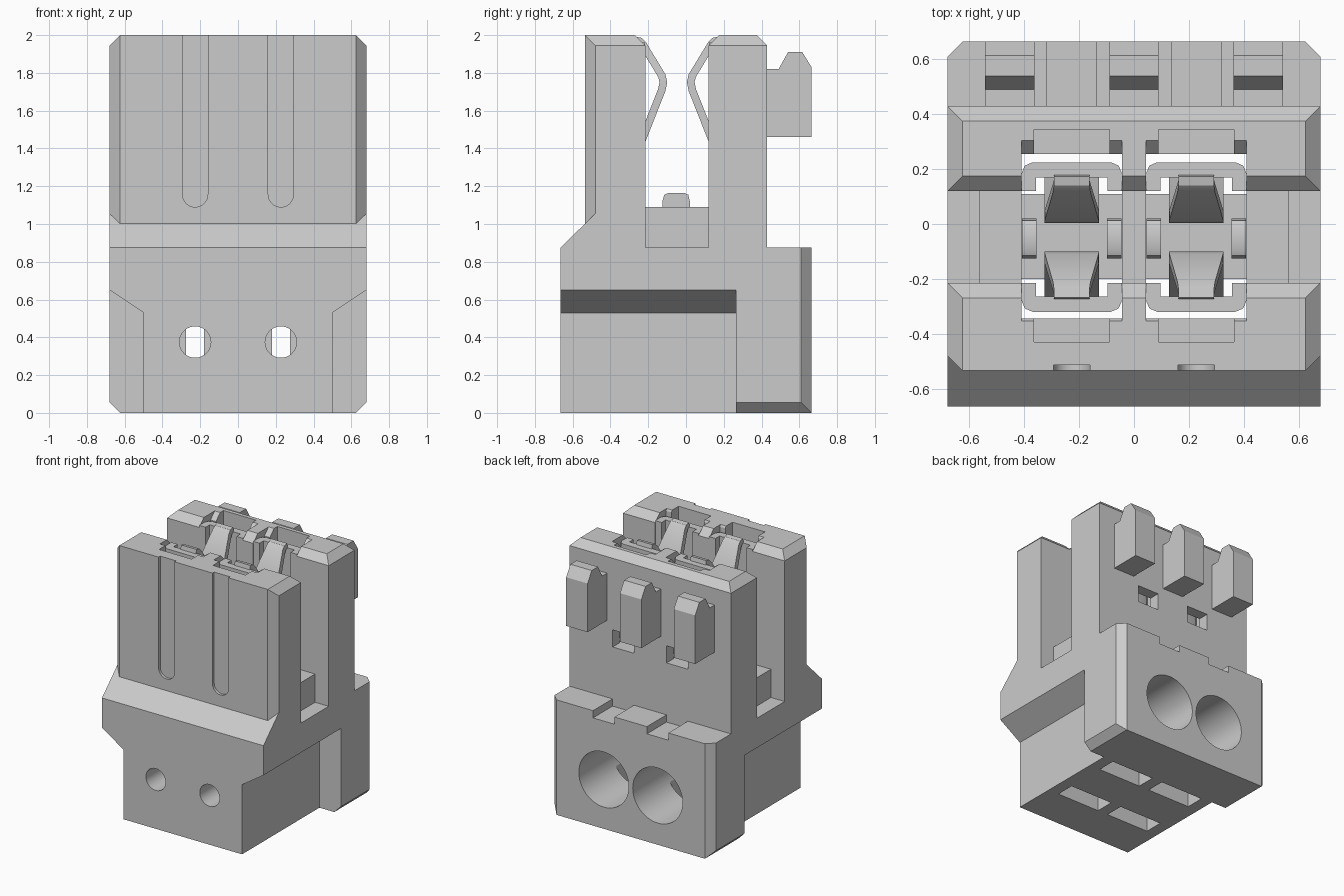
import bpy, bmesh, math
from mathutils import Vector

if "Cube" in bpy.data.objects:
    bpy.data.objects.remove(bpy.data.objects["Cube"])

grey = bpy.data.materials.new("light_grey")
grey.use_nodes = True
grey.diffuse_color = (0.6, 0.6, 0.6, 1)
grey.node_tree.nodes["Principled BSDF"].inputs["Base Color"].default_value = (0.6, 0.6, 0.6, 1)

POLES = (-0.227, 0.227)   # centre of each pole in x
MID_Y = -0.0475           # contacts are symmetric about this depth


def add_object(name, bm):
    bmesh.ops.recalc_face_normals(bm, faces=bm.faces[:])
    mesh = bpy.data.meshes.new(name)
    bm.to_mesh(mesh)
    bm.free()
    mesh.materials.append(grey)
    ob = bpy.data.objects.new(name, mesh)
    bpy.context.collection.objects.link(ob)
    return ob


def prism(name, outline, axis, a, b):
    """Extrude a 2D outline along an axis; the outline uses the other two axes in order."""
    place = {"x": lambda p, t: (t, p[0], p[1]),
             "y": lambda p, t: (p[0], t, p[1]),
             "z": lambda p, t: (p[0], p[1], t)}[axis]
    bm = bmesh.new()
    face = bm.faces.new([bm.verts.new(place(p, a)) for p in outline])
    new = bmesh.ops.extrude_face_region(bm, geom=[face])["geom"]
    shift = Vector(place((0, 0), b - a))
    bmesh.ops.translate(bm, vec=shift, verts=[v for v in new if isinstance(v, bmesh.types.BMVert)])
    return add_object(name, bm)


def box(name, x0, x1, y0, y1, z0, z1):
    return prism(name, [(x0, y0), (x1, y0), (x1, y1), (x0, y1)], "z", z0, z1)


def circle(cx, cz, r, n=48, start=0.0, sweep=math.tau):
    return [(cx + r * math.cos(start + sweep * i / n), cz + r * math.sin(start + sweep * i / n))
            for i in range(n + (sweep < math.tau))]


def apply_modifiers(ob):
    graph = bpy.context.evaluated_depsgraph_get()
    mesh = bpy.data.meshes.new_from_object(ob.evaluated_get(graph))
    ob.modifiers.clear()
    ob.data = mesh


def combine(ob, tool, operation="DIFFERENCE"):
    mod = ob.modifiers.new("boolean", "BOOLEAN")
    mod.operation = operation
    mod.solver = "EXACT"
    mod.object = tool
    tool.hide_render = True
    apply_modifiers(ob)
    bpy.data.objects.remove(tool)


def flip(points, s):
    return [(s * p[0], p[1]) for p in points]


# Housing: side profile with the rear wall
housing = prism("housing", [
    (-0.665, 0), (0.665, 0), (0.665, 0.875), (0.43, 0.875), (0.43, 1.945), (0.375, 2),
    (0.175, 2), (0.12, 1.945), (0.12, 0.875), (-0.215, 0.875), (-0.215, 1.055),
    (-0.48, 1.055), (-0.665, 0.875)], "x", -0.68, 0.68)

# Front wall with bevelled upright corners
front_wall = prism("front_wall", [(-0.535, 0.9), (-0.215, 0.9), (-0.215, 1.945), (-0.27, 2),
                                  (-0.535, 2)], "x", -0.68, 0.68)
for s in (-1, 1):
    corner = [(0.605, -0.555), (0.72, -0.555), (0.72, -0.44)]
    combine(front_wall, prism("cutter", flip(corner, s), "z", 0.8, 2.1))
combine(housing, front_wall, "UNION")
combine(housing, box("middle_block", -0.565, 0.565, -0.23, 0.135, 0.8, 1.09), "UNION")

# Outer side cuts: narrow foot, foot bevels, top bevels
for s in (-1, 1):
    for outline, axis, a, b in (
            ([(0.5, -0.1), (0.5, 0.53), (0.8, 0.73), (0.8, -0.1)], "y", -0.8, 0.265),
            ([(0.605, -0.02), (0.72, 0.095), (0.72, -0.02)], "y", 0.2, 0.8),
            ([(0.605, 0.685), (0.72, 0.57), (0.72, 0.685)], "z", -0.1, 0.95),
            ([(0.605, 2.02), (0.72, 1.905), (0.72, 2.02)], "y", -0.8, 0.6)):
        combine(housing, prism("cutter", flip(outline, s), axis, a, b))

# Cavities, bores and grooves of each pole
for cx in POLES:
    x0, x1 = cx - 0.183, cx + 0.183
    groove = [(cx - 0.067, 2.1)] + circle(cx, 1.157, 0.067, 16, math.pi, math.pi) + [(cx + 0.067, 2.1)]
    for cutter in (
            box("pocket", x0, x1, -0.345, 0.255, 1.0, 2.1),
            box("front_opening", x0, x1, -0.345, -0.2, -0.1, 1.1),
            box("rear_opening", x0, x1, 0.11, 0.255, -0.1, 1.1),
            box("recess", cx - 0.137, cx + 0.137, -0.43, 0.345, 1.27, 2.1),
            prism("lead_in", [(-0.365, 2.02), (-0.295, 1.9), (0.205, 1.9), (0.255, 1.95),
                              (0.325, 2.02)], "x", x0, x1),
            box("window", cx - 0.09, cx + 0.09, 0.3, 0.5, 1.27, 1.4),
            box("ledge_notch", cx - 0.09, cx + 0.09, 0.43, 0.8, 0.82, 0.95),
            prism("groove", groove, "y", -0.7, -0.515),
            prism("wire_bore", circle(cx, 0.375, 0.21), "y", -0.25, 0.8),
            prism("test_hole", circle(cx, 0.375, 0.083), "y", -0.8, -0.2)):
        combine(housing, cutter)

# Three rear coding posts
for i, px in enumerate((-0.453, 0, 0.453)):
    prism(f"rear_post_{i + 1}", [(0.42, 1.46), (0.665, 1.46), (0.665, 1.83), (0.615, 1.91),
                                 (0.54, 1.91), (0.49, 1.82), (0.42, 1.82)], "x", px - 0.09, px + 0.09)


def spring(name, cx, mirror):
    """Tapered bent leaf."""
    path = [(-0.29, 1.3, 0.1), (-0.128, 1.71, 0.1), (-0.12, 1.75, 0.1), (-0.128, 1.785, 0.098),
            (-0.228, 1.95, 0.068), (-0.245, 1.967, 0.065), (-0.272, 1.972, 0.065)]
    bm = bmesh.new()
    rows = []
    for y, z, w in path:
        y = 2 * MID_Y - y if mirror else y
        rows.append([bm.verts.new((cx + k * w, y, z)) for k in (-1, 1)])
    for a, b in zip(rows, rows[1:]):
        bm.faces.new((a[0], a[1], b[1], b[0]))
    ob = add_object(name, bm)
    mod = ob.modifiers.new("thickness", "SOLIDIFY")
    mod.thickness = 0.04
    mod.offset = 0
    mod.use_even_offset = True
    apply_modifiers(ob)
    return ob


def upright(name, cx, mirror):
    """Channel-shaped plate with rounded corners."""
    half = [(0.183, -0.216), (0.183, -0.28), (0.171, -0.308), (0.143, -0.32)]
    inner = [(0.13, -0.265), (0.13, -0.216)]
    outline = half + flip(half[::-1], -1) + flip(inner[::-1], -1) + inner
    outline = [(cx + x, 2 * MID_Y - y if mirror else y) for x, y in outline]
    return prism(name, outline, "z", 0.62, 1.96)


# Metal contacts
for side, cx in zip(("right", "left"), POLES):
    for place, mirror in (("front", False), ("rear", True)):
        spring(f"{side}_{place}_spring", cx, mirror)
        upright(f"{side}_{place}_upright", cx, mirror)
    arch = [(-0.125, 0.9), (-0.125, 1.12), (-0.115, 1.155), (-0.09, 1.165),
            (-0.01, 1.165), (0.012, 1.155), (0.02, 1.12), (0.02, 0.9)]
    for s in (-1, 1):
        prism(f"{side}_contact_arch", arch, "x", cx + s * 0.128, cx + s * 0.182)
        box(f"{side}_wire_clamp", *sorted((cx + s * 0.047, cx + s * 0.085)), -0.18, 0.06, 0.16, 0.59)

# Shading
bpy.ops.object.select_all(action="DESELECT")
for ob in bpy.context.collection.objects:
    if ob.type == "MESH":
        ob.select_set(True)
        bpy.context.view_layer.objects.active = ob
bpy.ops.object.shade_smooth_by_angle(angle=math.radians(25))
